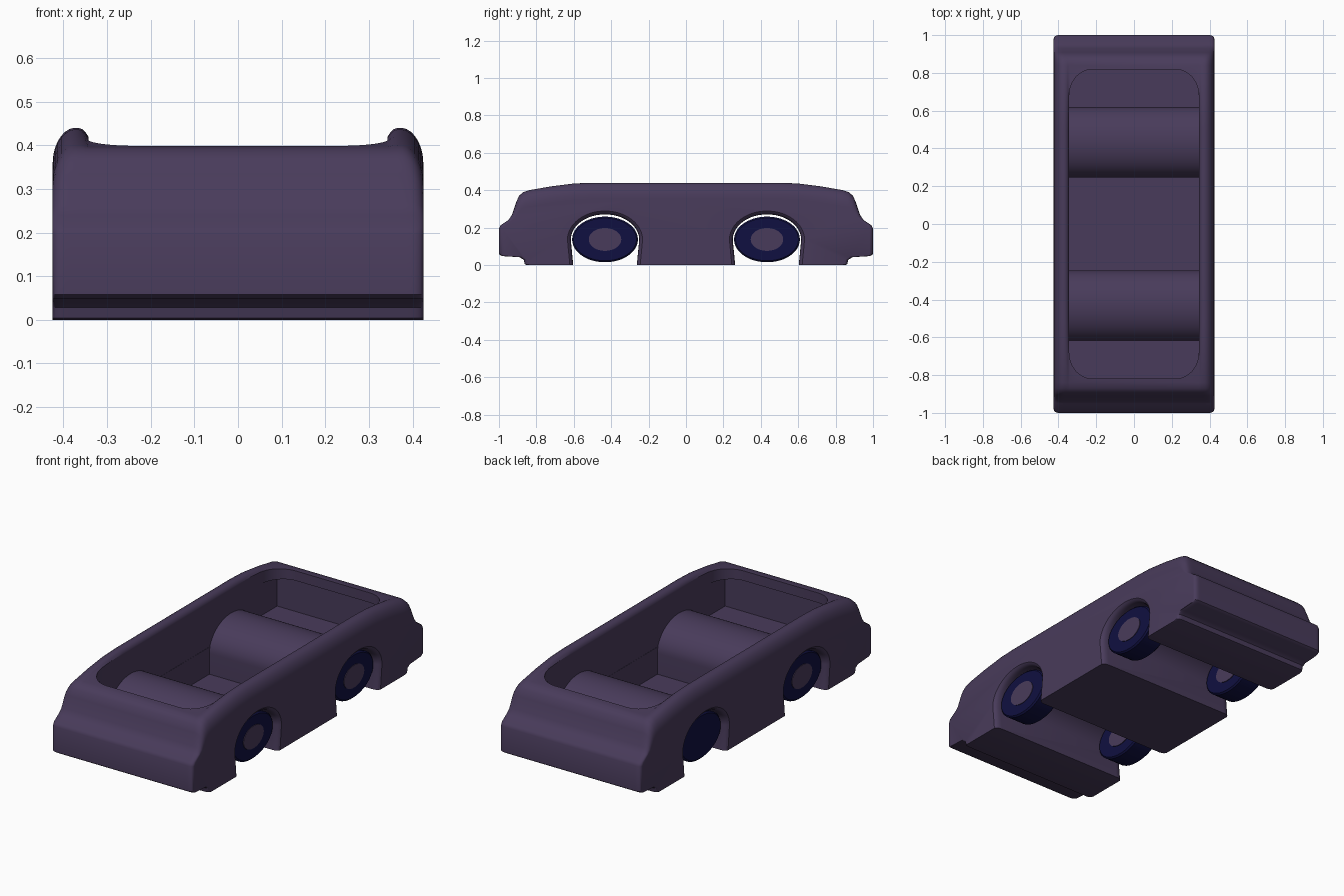
import bpy, bmesh, math

if "Cube" in bpy.data.objects:
    bpy.data.objects.remove(bpy.data.objects["Cube"])


def material(name, rgb):
    m = bpy.data.materials.new(name)
    m.diffuse_color = (*rgb, 1)
    m.use_nodes = True
    m.node_tree.nodes["Principled BSDF"].inputs["Base Color"].default_value = m.diffuse_color
    return m


PURPLE = material("dusky purple", (0.066, 0.044, 0.104))
BLUE = material("deep navy", (0.005, 0.005, 0.052))


def loft(name, rings, mat=PURPLE):
    """Skin closed rings of equal length and cap both ends."""
    bm = bmesh.new()
    vs = [[bm.verts.new(p) for p in r] for r in rings]
    n = len(vs[0])
    for a, b in zip(vs, vs[1:]):
        for i in range(n):
            j = (i + 1) % n
            bm.faces.new((a[i], a[j], b[j], b[i]))
    bm.faces.new(vs[0][::-1])
    bm.faces.new(vs[-1])
    bmesh.ops.recalc_face_normals(bm, faces=bm.faces)
    me = bpy.data.meshes.new(name)
    bm.to_mesh(me)
    bm.free()
    me.materials.append(mat)
    ob = bpy.data.objects.new(name, me)
    bpy.context.collection.objects.link(ob)
    return ob


def activate(ob):
    bpy.ops.object.select_all(action='DESELECT')
    ob.select_set(True)
    bpy.context.view_layer.objects.active = ob


def combine(ob, tool, op):
    activate(ob)
    mod = ob.modifiers.new("cut", 'BOOLEAN')
    mod.operation, mod.object, mod.solver = op, tool, 'EXACT'
    bpy.ops.object.modifier_apply(modifier=mod.name)
    bpy.data.objects.remove(tool)


def smooth(ob, deg=35):
    activate(ob)
    bpy.ops.object.shade_smooth_by_angle(angle=math.radians(deg))


def clamp(t):
    return max(0.0, min(1.0, t))


# Half of the side outline (y, z), mirrored front to back
half = [(0.85, 0), (0.862, 0.004), (0.868, 0.028), (0.89, 0.042), (0.985, 0.048),
        (1.0, 0.058), (1.0, 0.195), (0.992, 0.212), (0.95, 0.24), (0.93, 0.27),
        (0.908, 0.335), (0.893, 0.37), (0.87, 0.39), (0.84, 0.4), (0.72, 0.421),
        (0.6, 0.436), (0.5, 0.44), (0.25, 0.44)]
outline = half + [(-y, z) for y, z in reversed(half)]


def body_ring(x):
    """Outline at one width, dropping around the shoulder and inside the rim."""
    ax = abs(x)
    t = clamp((ax - 0.372) / 0.053)
    drop = 0.085 * (1 - math.sqrt(max(0, 1 - t * t)))
    lip = 0.02 * clamp((0.366 - ax) / 0.023) ** 2
    e = clamp((ax - 0.40) / 0.025)
    inset = 0.018 * (1 - math.sqrt(max(0, 1 - e * e)))
    return [(x, y * (1 - inset),
             z - drop * clamp((z - 0.24) / 0.16) - lip * clamp((z - 0.39) / 0.05))
            for y, z in outline]


right = [0.343, 0.35, 0.357, 0.366, 0.376, 0.386, 0.396, 0.405, 0.413, 0.419, 0.423, 0.425]
body = loft("car_body", [body_ring(x) for x in [-x for x in reversed(right)] + right])


# Cabin: raised end floors, a deep middle floor and a rounded opening
def box(w, l, z0, z1):
    c = [(-w, -l), (w, -l), (w, l), (-w, l)]
    return loft("cabin_cutter", [[(x, y, z) for x, y in c] for z in (z0, z1)])


def opening(w, l, r, n=10):
    pts = []
    for cx, cy, a0 in ((1, 1, 0), (-1, 1, 90), (-1, -1, 180), (1, -1, 270)):
        for i in range(n + 1):
            a = math.radians(a0 + 90 * i / n)
            pts.append((cx * (w - r) + r * math.cos(a), cy * (l - 1.15 * r) + 1.15 * r * math.sin(a)))
    return pts


combine(body, box(0.345, 0.83, 0.17, 0.345), 'DIFFERENCE')
combine(body, box(0.344, 0.435, 0.022, 0.343), 'DIFFERENCE')
combine(body, loft("opening_cutter", [[(x, y, z) for x, y in opening(0.343, 0.818, 0.12)]
                                     for z in (0.325, 0.6)]), 'DIFFERENCE')


# Wheel housings: an arched shell across the cabin, then a tunnel through it
def arch(cy, x, a, top, foot, z0, n=32):
    zc = 0.135
    pts = [(x, cy + a * math.cos(math.pi * i / n), zc + (top - zc) * math.sin(math.pi * i / n))
           for i in range(n + 1)]
    return pts + [(x, cy - foot, z0), (x, cy + foot, z0)]


AXLES = (-0.433, 0.433)
for cy in AXLES:
    combine(body, loft("housing", [arch(cy, x, 0.188, 0.284, 0.188, 0.01)
                                   for x in (-0.36, 0.36)]), 'UNION')
    flare = [(0.45, 0.03), (0.425, 0.018), (0.418, 0.008), (0.405, 0.002), (0.39, 0)]
    stations = [(-x, f) for x, f in flare] + [(x, f) for x, f in reversed(flare)]
    combine(body, loft("tunnel", [arch(cy, x, 0.183 + f, 0.271 + f, 0.165 + f, -0.05)
                                  for x, f in stations]), 'DIFFERENCE')
smooth(body)


# Wheels: slightly flattened discs with hub plates
def disc(name, cy, stations, a, b, mat, n=48):
    rings = [[(x, cy + (a - d) * math.cos(2 * math.pi * i / n),
               0.137 + (b - d) * math.sin(2 * math.pi * i / n)) for i in range(n)]
             for x, d in stations]
    ob = loft(name, rings, mat)
    smooth(ob)


for side, sn in ((-1, "left"), (1, "right")):
    for cy, en in zip(AXLES, ("front", "back")):
        disc(f"{en}_{sn}_wheel", cy,
             [(side * x, d) for x, d in ((0.27, 0.008), (0.278, 0), (0.387, 0), (0.395, 0.008))],
             0.176, 0.122, BLUE)
        faces = [("inner", 0.266, 0.272)]
        if (sn, en) != ("left", "back"):
            faces.append(("outer", 0.392, 0.398))
        for fn, x0, x1 in faces:
            disc(f"{en}_{sn}_{fn}_hub", cy, [(side * x0, 0), (side * x1, 0)], 0.087, 0.061, PURPLE)
